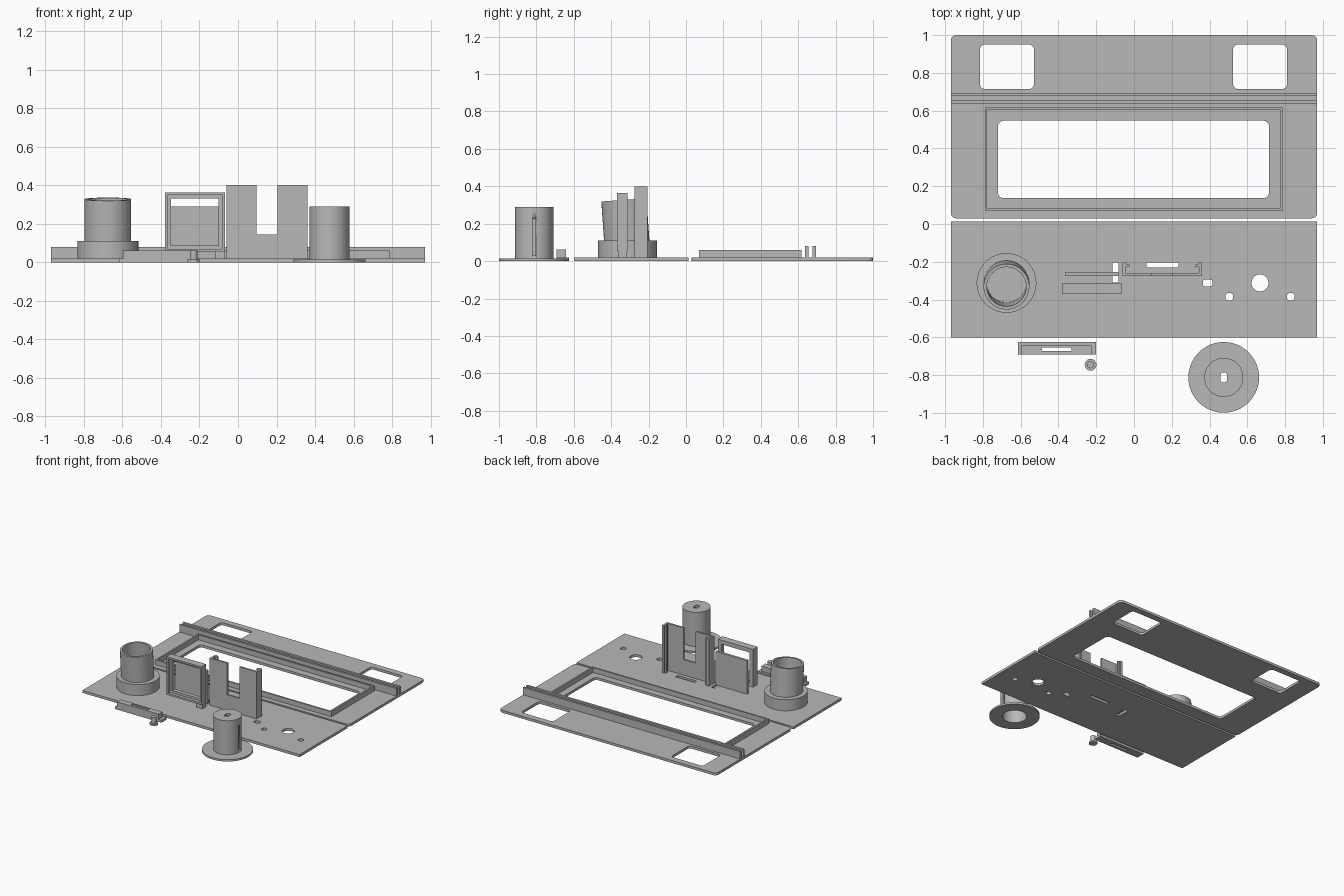
import bpy, bmesh, math

if "Cube" in bpy.data.objects:
    bpy.data.objects.remove(bpy.data.objects["Cube"])

grey = bpy.data.materials.new("plain grey")
grey.diffuse_color = (0.48, 0.48, 0.48, 1)
grey.use_nodes = True
grey.node_tree.nodes["Principled BSDF"].inputs["Base Color"].default_value = grey.diffuse_color


def rect(x0, x1, y0, y1, r=0.0):
    """Rectangle outline with optional rounded corners."""
    if r == 0:
        return [(x0, y0), (x1, y0), (x1, y1), (x0, y1)]
    pts = []
    corners = [(x1 - r, y1 - r), (x0 + r, y1 - r), (x0 + r, y0 + r), (x1 - r, y0 + r)]
    for q, (cx, cy) in enumerate(corners):
        for i in range(7):
            a = math.pi / 2 * (q + i / 6)
            pts.append((cx + r * math.cos(a), cy + r * math.sin(a)))
    return pts


def circle(cx, cy, r, n=64):
    return [(cx + r * math.cos(2 * math.pi * i / n), cy + r * math.sin(2 * math.pi * i / n))
            for i in range(n)]


def prism(name, outlines, z0, z1, upright=False):
    """Extrude outlines (first outer, then holes); upright runs from y=z0 to y=z1."""
    cu = bpy.data.curves.new(name, 'CURVE')
    cu.dimensions = '2D'
    cu.fill_mode = 'BOTH'
    cu.extrude = (z1 - z0) / 2
    for pts in outlines:
        sp = cu.splines.new('POLY')
        sp.points.add(len(pts) - 1)
        for p, (x, y) in zip(sp.points, pts):
            p.co = (x, y, 0, 1)
        sp.use_cyclic_u = True
    ob = bpy.data.objects.new(name, cu)
    bpy.context.collection.objects.link(ob)
    bpy.ops.object.select_all(action='DESELECT')
    ob.select_set(True)
    bpy.context.view_layer.objects.active = ob
    bpy.ops.object.convert(target='MESH')
    ob = bpy.context.view_layer.objects.active
    mid = (z0 + z1) / 2
    bm = bmesh.new()
    bm.from_mesh(ob.data)
    bmesh.ops.remove_doubles(bm, verts=bm.verts, dist=1e-5)
    for v in bm.verts:
        x, y, z = v.co
        v.co = (x, mid - z, y) if upright else (x, y, z + mid)
    bmesh.ops.recalc_face_normals(bm, faces=bm.faces)
    bm.to_mesh(ob.data)
    bm.free()
    ob.data.materials.clear()
    ob.data.materials.append(grey)
    bpy.ops.object.shade_smooth_by_angle(angle=math.radians(30))
    return ob


# Rear plate with display opening and two windows
prism("rear_plate", [rect(-.97, .97, .03, 1, .03),
                     rect(-.72, .715, .137, .547, .03),
                     rect(-.815, -.53, .715, .95, .025),
                     rect(.525, .81, .715, .95, .025)], 0, .02)
prism("display_rim", [rect(-.79, .785, .07, .618), rect(-.777, .772, .083, .605)], .02, .06)
for y0, y1, n in ((.637, .654, "front_rail"), (.677, .694, "rear_rail")):
    prism(n, [rect(-.97, .97, y0, y1)], .02, .08)

# Front plate with its mounting holes
prism("front_plate", [rect(-.97, .97, -.6, .013),
                      circle(.667, -.312, .045),
                      rect(.485, .525, -.405, -.365, .016),
                      rect(.81, .85, -.405, -.365, .016),
                      rect(.365, .415, -.33, -.295, .01),
                      rect(.065, .235, -.23, -.203),
                      rect(-.115, -.083, -.31, -.205)], 0, .02)

# Socket: collar and slightly tilted tube
SX, SY = -.675, -.312
prism("socket_collar", [circle(SX, SY, .158), circle(SX, SY, .118)], .02, .11)
tube = prism("socket_tube", [circle(0, 0, .121), circle(0, 0, .104)], 0, .288)
tube.location = (SX, SY, .04)
tube.rotation_euler.x = math.radians(4)

# Square holder: outer rim, inner lip, foot and backing panel
prism("holder_rim", [rect(-.38, -.067, .055, .363), rect(-.366, -.081, .069, .349)],
      -.37, -.312, True)
prism("holder_lip", [rect(-.368, -.079, .067, .351), rect(-.347, -.1, .088, .33)],
      -.345, -.312, True)
prism("holder_foot", [rect(-.12, -.067, -.36, -.315)], .02, .056)
prism("holder_backing", [rect(-.365, -.083, .02, .29)], -.275, -.255, True)

# Slotted bracket with hooked side channels
prism("bracket_panel", [[(-.06, .02), (.36, .02), (.36, .4), (.205, .4), (.205, .145),
                         (.095, .145), (.095, .4), (-.06, .4)]], -.275, -.26, True)
for side, n in ((-1, "left_channel"), (1, "right_channel")):
    hook = [(.21, -.262), (.21, -.205), (.19, -.205), (.19, -.215),
            (.175, -.215), (.175, -.228), (.195, -.228), (.195, -.262)]
    prism(n, [[(.15 + side * x, y) for x, y in hook]], .02, .4)

# Knob: flange, hollow barrel with side slit, keyed cap
KX, KY = .475, -.812
prism("knob_flange", [circle(KX, KY, .187, 96), circle(KX, KY, .09)], 0, .015)
barrel = prism("knob_barrel", [circle(KX, KY, .103), circle(KX, KY, .09)], .01, .272)
slit = prism("slit_cutter", [rect(KX + .05, KX + .2, KY - .008, KY + .008)], .03, .225)
mod = barrel.modifiers.new("slit", 'BOOLEAN')
mod.operation = 'DIFFERENCE'
mod.solver = 'EXACT'
mod.object = slit
bpy.context.view_layer.objects.active = barrel
bpy.ops.object.modifier_apply(modifier=mod.name)
bpy.data.objects.remove(slit)
prism("knob_cap", [circle(KX, KY, .103), rect(KX - .017, KX + .017, KY - .026, KY + .026, .012)],
      .272, .29)

# Clip: flat base and raised block sharing a through slot
slot = rect(-.487, -.33, -.672, -.653)
prism("clip_base", [rect(-.615, -.2, -.692, -.625), slot], 0, .02)
prism("clip_block", [rect(-.597, -.225, -.692, -.642), slot], .02, .062)

# Small pin with flange
prism("pin_flange", [circle(-.23, -.745, .031, 32)], 0, .014)
prism("pin_stem", [circle(-.23, -.745, .019, 32)], .014, .062)
